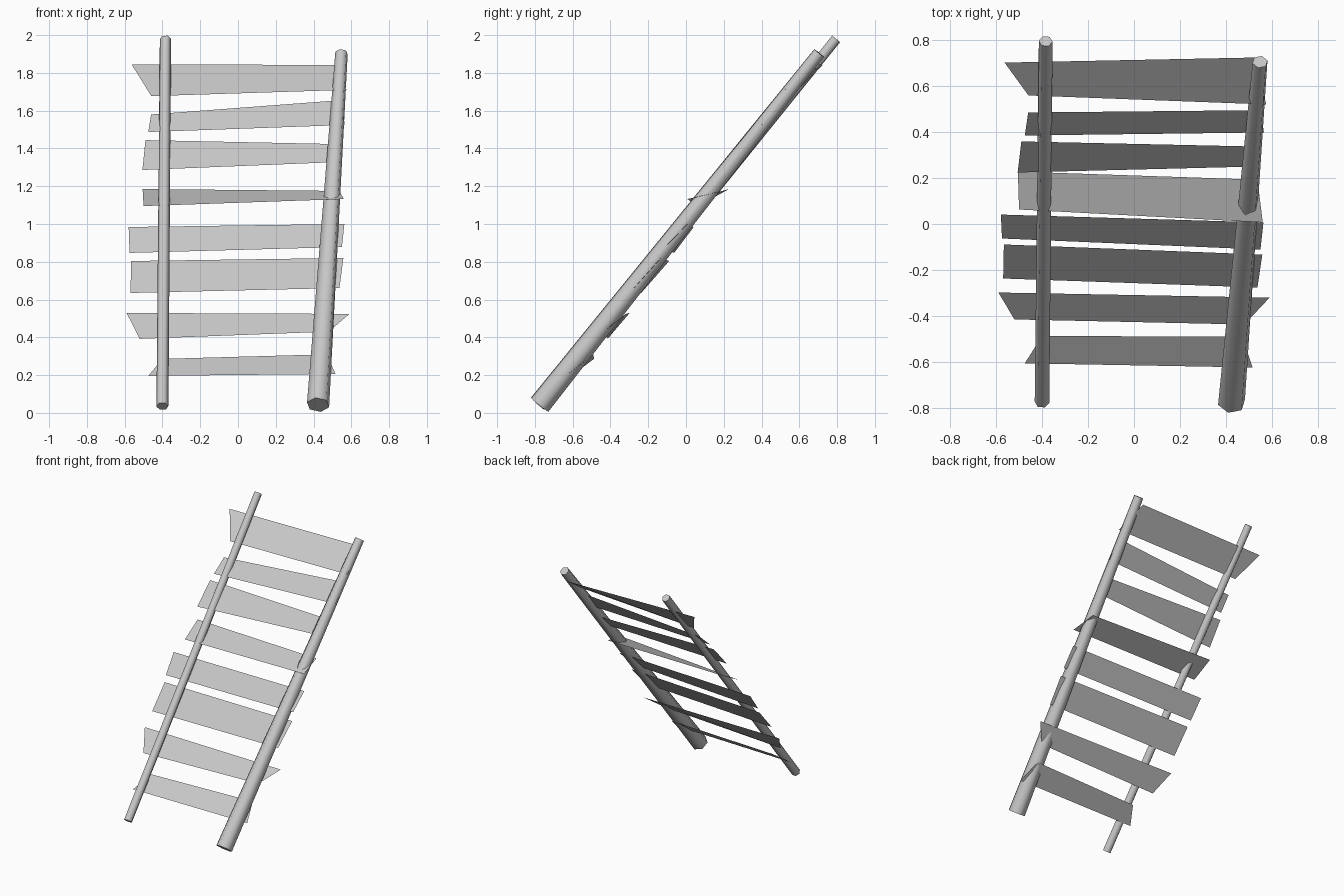
import bpy, bmesh, math
from mathutils import Vector, Matrix

cube = bpy.data.objects.get("Cube")
if cube:
    bpy.data.objects.remove(cube, do_unlink=True)

# One plain grey for the whole ladder
grey = bpy.data.materials.new("plain_grey")
grey.use_nodes = True
colour = (0.58, 0.58, 0.58, 1)
grey.diffuse_color = colour
grey.node_tree.nodes["Principled BSDF"].inputs["Base Color"].default_value = colour


def add_object(name, bm):
    mesh = bpy.data.meshes.new(name)
    bm.to_mesh(mesh)
    bm.free()
    mesh.materials.append(grey)
    obj = bpy.data.objects.new(name, mesh)
    bpy.context.collection.objects.link(obj)
    return obj


def pole(name, bottom, top, bottom_radius, top_radius, twist):
    """Tapered six-sided pole between two points, smooth sides, flat ends."""
    bottom, top = Vector(bottom), Vector(top)
    axis = top - bottom
    bm = bmesh.new()
    bmesh.ops.create_cone(bm, cap_ends=True, segments=6, radius1=bottom_radius,
                          radius2=top_radius, depth=axis.length)
    for face in bm.faces:
        face.smooth = len(face.verts) == 4
    turn = axis.to_track_quat('Z', 'Y').to_matrix().to_4x4()
    turn = turn @ Matrix.Rotation(math.radians(twist), 4, 'Z')
    bm.transform(Matrix.Translation((bottom + top) / 2) @ turn)
    add_object(name, bm)


def plank(name, corners):
    """Thin uneven board as a single four-cornered sheet."""
    bm = bmesh.new()
    bm.faces.new([bm.verts.new(c) for c in corners])
    add_object(name, bm)


# Leaning side poles
pole("right_pole", (-0.40, -0.775, 0.035), (-0.384, 0.795, 1.98), 0.032, 0.03, 25)
pole("left_pole", (0.424, -0.775, 0.043), (0.548, 0.705, 1.905), 0.061, 0.034, -10)

# Crooked planks, lowest first: lower right, lower left, upper left, upper right
planks = [
    [(-0.475, -0.606, 0.196), (0.516, -0.624, 0.206), (0.47, -0.49, 0.31), (-0.40, -0.487, 0.286)],
    [(-0.52, -0.415, 0.392), (0.48, -0.437, 0.43), (0.59, -0.32, 0.524), (-0.59, -0.298, 0.529)],
    [(-0.569, -0.237, 0.635), (0.537, -0.276, 0.661), (0.558, -0.133, 0.82), (-0.566, -0.089, 0.804)],
    [(-0.574, -0.063, 0.847), (0.55, -0.111, 0.878), (0.563, 0.007, 1.0), (-0.579, 0.041, 0.984)],
    [(-0.50, 0.063, 1.095), (0.56, 0.007, 1.132), (0.537, 0.193, 1.175), (-0.505, 0.228, 1.185)],
    [(-0.506, 0.224, 1.286), (0.53, 0.25, 1.328), (0.525, 0.337, 1.423), (-0.49, 0.359, 1.444)],
    [(-0.475, 0.385, 1.487), (0.565, 0.398, 1.524), (0.55, 0.495, 1.656), (-0.46, 0.485, 1.58)],
    [(-0.459, 0.559, 1.677), (0.575, 0.52, 1.71), (0.525, 0.724, 1.842), (-0.563, 0.702, 1.845)],
]
for i, corners in enumerate(planks):
    plank(f"plank_{i + 1}", corners)
